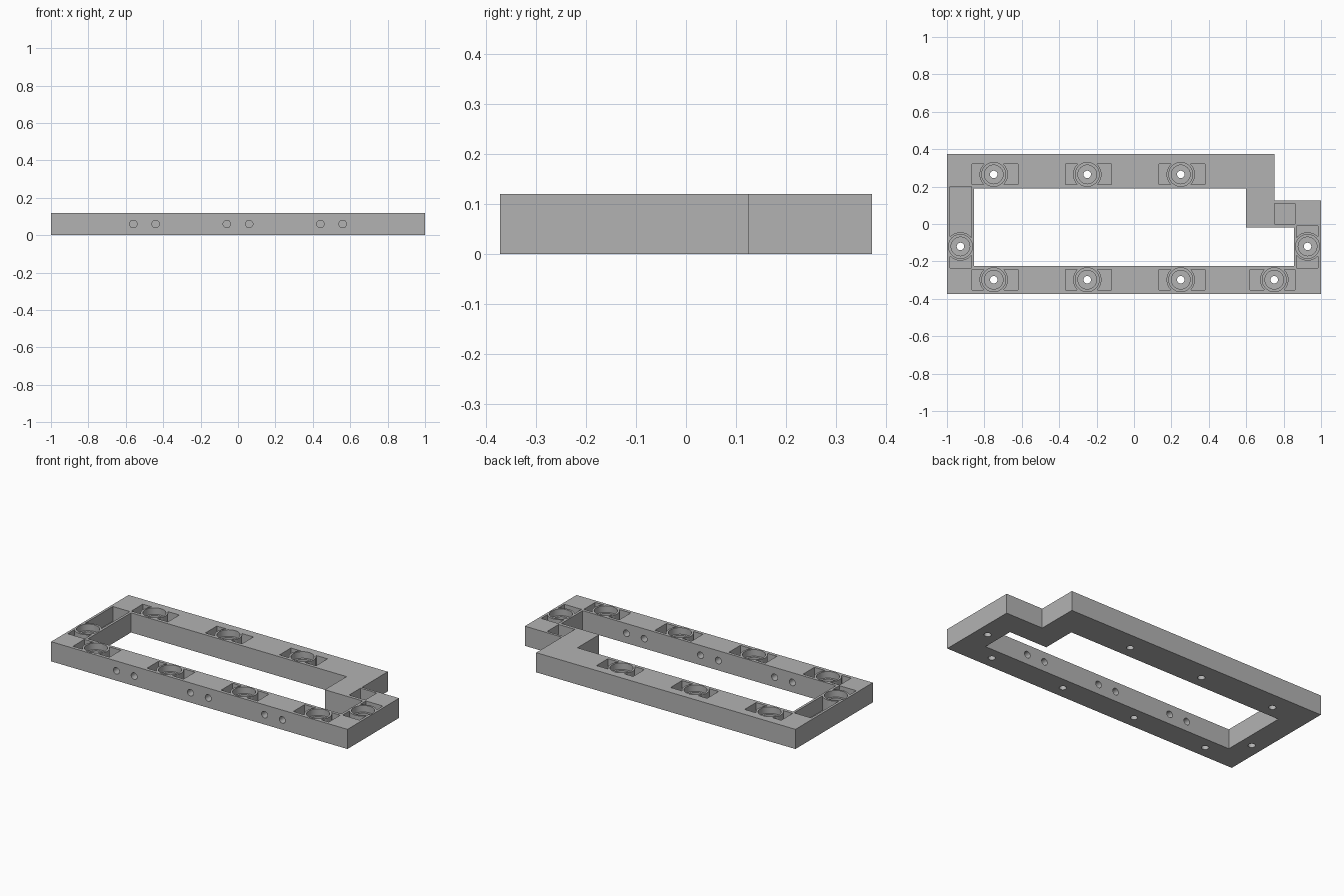
import bpy, bmesh, math
from mathutils import Matrix

cube = bpy.data.objects.get("Cube")
if cube:
    bpy.data.objects.remove(cube, do_unlink=True)

HEIGHT = 0.12
FLOOR = 0.03

gray = bpy.data.materials.new("matte_gray")
gray.use_nodes = True
gray.diffuse_color = (0.45, 0.45, 0.45, 1)
for node in gray.node_tree.nodes:
    if node.type == 'BSDF_PRINCIPLED':
        node.inputs["Base Color"].default_value = gray.diffuse_color
        node.inputs["Roughness"].default_value = 0.6


def make(name, bm):
    bmesh.ops.recalc_face_normals(bm, faces=bm.faces)
    mesh = bpy.data.meshes.new(name)
    bm.to_mesh(mesh)
    bm.free()
    mesh.materials.append(gray)
    ob = bpy.data.objects.new(name, mesh)
    bpy.context.collection.objects.link(ob)
    return ob


def add_prism(bm, outline, z0, z1):
    low = [bm.verts.new((x, y, z0)) for x, y in outline]
    high = [bm.verts.new((x, y, z1)) for x, y in outline]
    bm.faces.new(low[::-1])
    bm.faces.new(high)
    for i in range(len(low)):
        j = (i + 1) % len(low)
        bm.faces.new((low[i], low[j], high[j], high[i]))


def circle(x, y, r, n=40):
    return [(x + r * math.cos(math.tau * i / n), y + r * math.sin(math.tau * i / n))
            for i in range(n)]


def add_lathe(bm, x, y, profile, n=40):
    rings = [[bm.verts.new((px, py, z)) for px, py in circle(x, y, r, n)]
             for r, z in profile]
    bm.faces.new(rings[0][::-1])
    bm.faces.new(rings[-1])
    for a, b in zip(rings, rings[1:]):
        for i in range(n):
            j = (i + 1) % n
            bm.faces.new((a[i], a[j], b[j], b[i]))


def cut(target, cutter):
    mod = target.modifiers.new("cut", 'BOOLEAN')
    mod.operation = 'DIFFERENCE'
    mod.solver = 'EXACT'
    mod.object = cutter
    bpy.context.view_layer.objects.active = target
    bpy.ops.object.modifier_apply(modifier=mod.name)
    bpy.data.objects.remove(cutter, do_unlink=True)


# Stepped frame body
bm = bmesh.new()
add_prism(bm, [(-1, -0.373), (1, -0.373), (1, 0.125), (0.75, 0.125),
               (0.75, 0.373), (-1, 0.373)], 0, HEIGHT)
frame = make("frame", bm)

# Central opening
bm = bmesh.new()
add_prism(bm, [(-0.855, -0.225), (0.855, -0.225), (0.855, -0.02), (0.6, -0.02),
               (0.6, 0.19), (-0.855, 0.19)], -0.1, 0.3)
cut(frame, make("opening_cutter", bm))

# Bolt positions and the slots around them
rear = [(x, 0.265) for x in (-0.75, -0.25, 0.25)]
front = [(x, -0.298) for x in (-0.75, -0.25, 0.25, 0.75)]
ends = [(-0.928, -0.12), (0.928, -0.12)]
bolts = rear + front + ends

slots = [(x - 0.117, x + 0.13, y - 0.055, y + 0.055) for x, y in rear + front[:3]]
slots += [(0.62, 0.86, -0.353, -0.243),
          (-0.985, -0.87, -0.235, 0.2),
          (0.87, 0.985, -0.235, -0.01),
          (0.75, 0.86, 0.0, 0.11)]

# Slots leave a collar standing around every bolt
bm = bmesh.new()
for x0, x1, y0, y1 in slots:
    add_prism(bm, [(x0, y0), (x1, y0), (x1, y1), (x0, y1)], FLOOR, 0.2)
slot_cutter = make("slot_cutter", bm)
bm = bmesh.new()
for x, y in bolts:
    add_prism(bm, circle(x, y, 0.076), -0.1, 0.3)
cut(slot_cutter, make("collar_cutter", bm))
cut(frame, slot_cutter)

# Stepped bolt holes
bm = bmesh.new()
for x, y in bolts:
    add_lathe(bm, x, y, [(0.02, -0.1), (0.02, 0.06), (0.05, 0.06),
                         (0.05, 0.08), (0.064, 0.08), (0.064, 0.2)])
cut(frame, make("bolt_hole_cutter", bm))

# Paired cross holes through the front rail
bm = bmesh.new()
for centre in (-0.5, 0, 0.5):
    for side in (-0.06, 0.06):
        place = Matrix.Translation((centre + side, -0.3, 0.06)) @ Matrix.Rotation(math.pi / 2, 4, 'X')
        bmesh.ops.create_cone(bm, cap_ends=True, segments=32, radius1=0.02,
                              radius2=0.02, depth=0.3, matrix=place)
cut(frame, make("cross_hole_cutter", bm))

# Smooth the round walls, keep the edges sharp
bpy.ops.object.select_all(action='DESELECT')
frame.select_set(True)
bpy.context.view_layer.objects.active = frame
bpy.ops.object.shade_smooth_by_angle(angle=math.radians(30))
